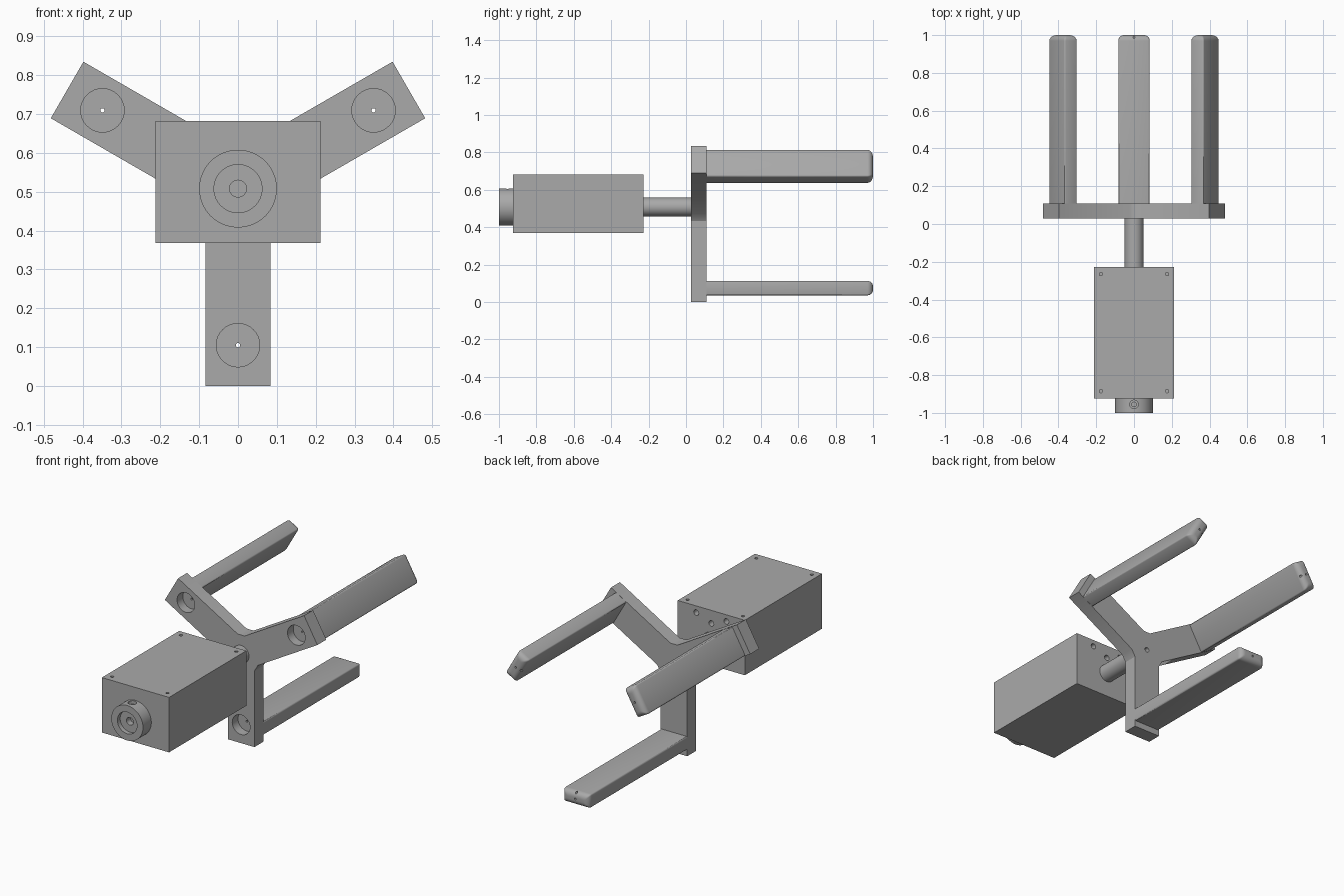
import bpy, bmesh, math
from mathutils import Vector, Matrix

cube = bpy.data.objects.get("Cube")
if cube:
    bpy.data.objects.remove(cube, do_unlink=True)

# Single metal colour
GREY = (0.4, 0.4, 0.4, 1)
metal = bpy.data.materials.new("plain_grey")
metal.use_nodes = True
metal.diffuse_color = GREY
metal.node_tree.nodes["Principled BSDF"].inputs["Base Color"].default_value = GREY

HUB_Z = 0.508
ARM_LENGTH, ARM_HALF = 0.508, 0.084
PLATE_FRONT, PLATE_BACK = 0.028, 0.109
BOLT_RADIUS, FINGER_RADIUS = 0.403, 0.434
ARMS = {"lower": -90, "left": 30, "right": 150}


def make_object(name, bm):
    bmesh.ops.recalc_face_normals(bm, faces=bm.faces)
    mesh = bpy.data.meshes.new(name)
    bm.to_mesh(mesh)
    bm.free()
    mesh.materials.append(metal)
    obj = bpy.data.objects.new(name, mesh)
    bpy.context.collection.objects.link(obj)
    return obj


def cylinder(name, start, end, radius, sides=48):
    """Cylinder running between two points."""
    start, end = Vector(start), Vector(end)
    axis = end - start
    bm = bmesh.new()
    place = Matrix.Translation((start + end) / 2) @ axis.to_track_quat("Z", "Y").to_matrix().to_4x4()
    bmesh.ops.create_cone(bm, cap_ends=True, segments=sides, radius1=radius,
                          radius2=radius, depth=axis.length, matrix=place)
    return make_object(name, bm)


def drill(obj, holes):
    """Cut round holes given as (start, end, radius)."""
    cutters = []
    for start, end, radius in holes:
        cutter = cylinder("hole_cutter", start, end, radius, 32 if radius > 0.03 else 16)
        cutter.hide_render = True
        mod = obj.modifiers.new("hole", "BOOLEAN")
        mod.operation, mod.solver, mod.object = "DIFFERENCE", "EXACT", cutter
        cutters.append(cutter)
    bpy.context.view_layer.update()
    graph = bpy.context.evaluated_depsgraph_get()
    mesh = bpy.data.meshes.new_from_object(obj.evaluated_get(graph))
    obj.modifiers.clear()
    obj.data = mesh
    for cutter in cutters:
        bpy.data.objects.remove(cutter, do_unlink=True)


def smooth(obj):
    bpy.ops.object.select_all(action="DESELECT")
    obj.select_set(True)
    bpy.context.view_layer.objects.active = obj
    bpy.ops.object.shade_smooth_by_angle(angle=math.radians(30))


def on_arm(angle, radial, across, y):
    """Point in an arm's own radial and sideways directions."""
    a = math.radians(angle)
    return Vector((radial * math.cos(a) - across * math.sin(a), y,
                   HUB_Z + radial * math.sin(a) + across * math.cos(a)))


# Three-armed plate with softened inner corners
bm = bmesh.new()
outline = []
for angle in ARMS.values():
    for radial, side in ((0.074, -1), (ARM_LENGTH, -1), (ARM_LENGTH, 1), (0.074, 1)):
        outline.append(bm.verts.new(on_arm(angle, radial, side * ARM_HALF, PLATE_FRONT)))
face = bm.faces.new(outline)
grown = bmesh.ops.extrude_face_region(bm, geom=[face])["geom"]
bmesh.ops.translate(bm, vec=(0, PLATE_BACK - PLATE_FRONT, 0),
                    verts=[g for g in grown if isinstance(g, bmesh.types.BMVert)])
plate = make_object("three_arm_plate", bm)
holes = [((0, 0.08, HUB_Z), (0, 0.15, HUB_Z), 0.014)]
for angle in ARMS.values():
    holes.append((on_arm(angle, BOLT_RADIUS, 0, -0.02), on_arm(angle, BOLT_RADIUS, 0, 0.08), 0.056))
    holes.append((on_arm(angle, BOLT_RADIUS, 0, 0.06), on_arm(angle, BOLT_RADIUS, 0, 0.15), 0.0055))
drill(plate, holes)
smooth(plate)


# Fingers: rounded bars lofted along y, with a rounded tip
def finger(name, angle):
    half_radial, half_across, corner, tip = 0.0385, 0.083, 0.008, 0.03
    rings = [(PLATE_BACK, 0)]
    for i in range(7):
        a = math.pi / 2 * i / 6
        rings.append((1 - tip + tip * math.sin(a), tip * (1 - math.cos(a))))
    bm = bmesh.new()
    loops = []
    for y, inset in rings:
        loop = []
        for quarter in range(4):
            for step in range(4):
                a = math.pi / 2 * (quarter + step / 3)
                sr = 1 if quarter in (0, 3) else -1
                sa = 1 if quarter in (0, 1) else -1
                radial = sr * (half_radial - inset - corner) + corner * math.cos(a)
                across = sa * (half_across - inset - corner) + corner * math.sin(a)
                loop.append(bm.verts.new(on_arm(angle, FINGER_RADIUS + radial, across, y)))
        loops.append(loop)
    for a, b in zip(loops, loops[1:]):
        for i in range(len(a)):
            j = (i + 1) % len(a)
            bm.faces.new((a[i], a[j], b[j], b[i]))
    bm.faces.new(loops[0])
    bm.faces.new(loops[-1])
    bar = make_object(name, bm)
    drill(bar, [(on_arm(angle, BOLT_RADIUS, 0, 0.05), on_arm(angle, BOLT_RADIUS, 0, 1.05), 0.0055),
                (on_arm(angle, FINGER_RADIUS, 0, 0.95), on_arm(angle, FINGER_RADIUS, 0, 1.05), 0.0055)])
    smooth(bar)


for label, angle in ARMS.items():
    finger(label + "_finger", angle)

# Drive shaft between housing and plate
smooth(cylinder("drive_shaft", (0, -0.25, HUB_Z), (0, 0.04, HUB_Z), 0.05))

# Box housing with screw holes on the top and back
BOX_FRONT, BOX_BACK, BOX_BOTTOM, BOX_TOP, BOX_HALF = -0.925, -0.228, 0.368, 0.682, 0.212
bm = bmesh.new()
bmesh.ops.create_cube(bm, size=1)
bmesh.ops.scale(bm, vec=(2 * BOX_HALF, BOX_BACK - BOX_FRONT, BOX_TOP - BOX_BOTTOM), verts=bm.verts)
bmesh.ops.translate(bm, vec=(0, (BOX_FRONT + BOX_BACK) / 2, (BOX_TOP + BOX_BOTTOM) / 2), verts=bm.verts)
housing = make_object("housing", bm)
holes = [((x, y, BOX_TOP - 0.04), (x, y, BOX_TOP + 0.04), 0.009)
         for x in (-0.175, 0.175) for y in (-0.265, -0.885)]
holes += [((x, BOX_BACK - 0.04, z), (x, BOX_BACK + 0.04, z), 0.016)
          for x, z in ((-0.095, 0.644), (0, 0.607), (0.095, 0.644))]
drill(housing, holes)
smooth(housing)

# Front collar with stepped bore and a set screw hole
collar = cylinder("front_collar", (0, -1, HUB_Z), (0, BOX_FRONT, HUB_Z), 0.1, 64)
drill(collar, [((0, -1.05, HUB_Z), (0, -0.975, HUB_Z), 0.062),
               ((0, -1.05, HUB_Z), (0, -0.94, HUB_Z), 0.022),
               ((0, -0.955, HUB_Z + 0.08), (0, -0.955, HUB_Z + 0.15), 0.023),
               ((0, -0.955, HUB_Z + 0.068), (0, -0.955, HUB_Z + 0.15), 0.012)])
smooth(collar)
